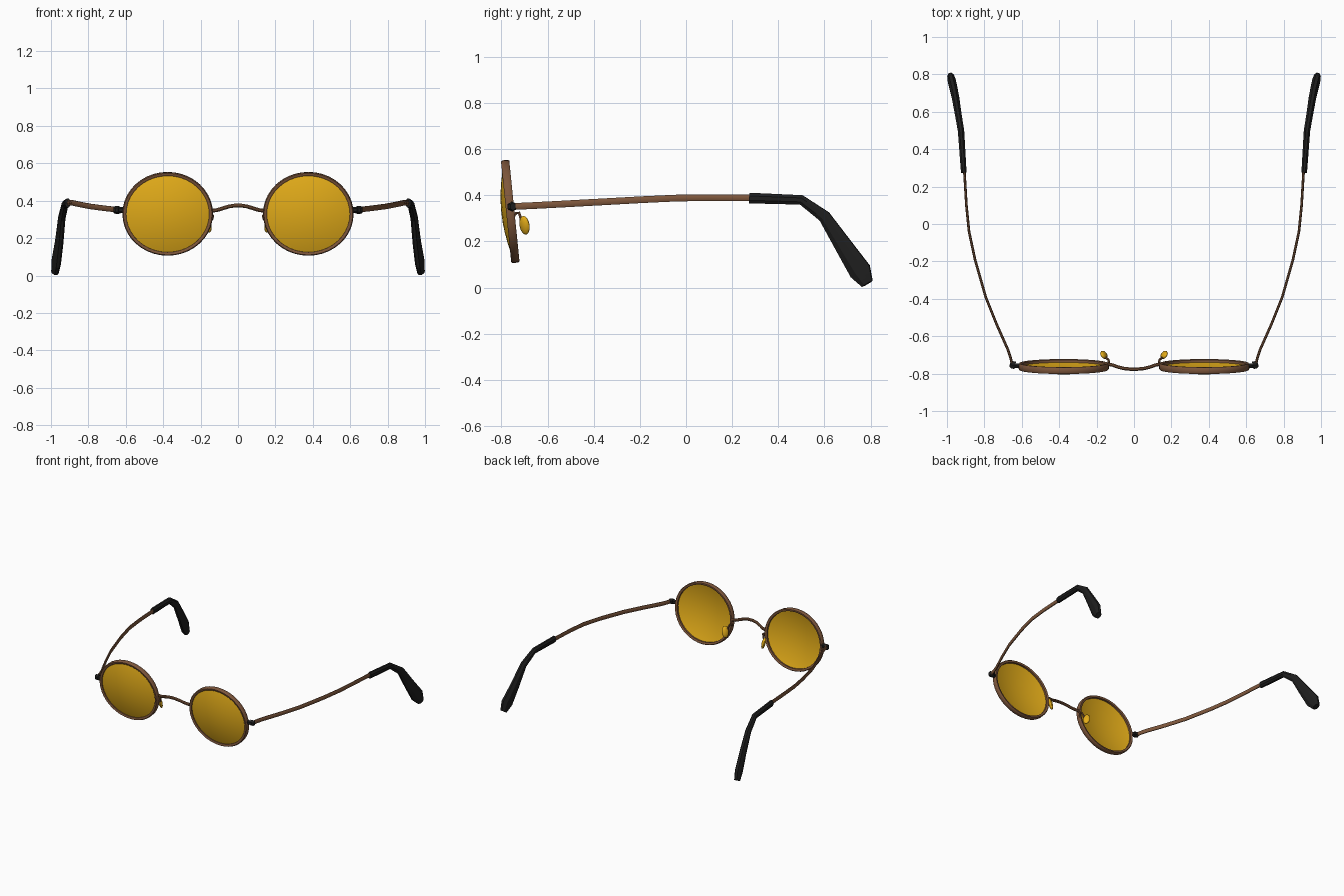
import bpy, bmesh, math
from mathutils import Vector, Matrix

if "Cube" in bpy.data.objects:
    bpy.data.objects.remove(bpy.data.objects["Cube"])


def material(name, col):
    m = bpy.data.materials.new(name)
    m.diffuse_color = (*col, 1)
    m.use_nodes = True
    m.node_tree.nodes["Principled BSDF"].inputs["Base Color"].default_value = m.diffuse_color
    return m


COPPER = material("copper", (0.21, 0.095, 0.045))
BLACK = material("black", (0.013, 0.013, 0.013))
AMBER = material("amber", (0.78, 0.42, 0.01))


def finish(name, bm, mat, angle, mirror=True):
    """Turn a bmesh into an object, mirrored across x = 0."""
    bmesh.ops.recalc_face_normals(bm, faces=bm.faces)
    me = bpy.data.meshes.new(name)
    bm.to_mesh(me)
    bm.free()
    me.materials.append(mat)
    ob = bpy.data.objects.new(name, me)
    bpy.context.collection.objects.link(ob)
    if mirror:
        mod = ob.modifiers.new("mirror", 'MIRROR')
        mod.use_mirror_merge = False
    if angle:
        bpy.ops.object.select_all(action='DESELECT')
        ob.select_set(True)
        bpy.context.view_layer.objects.active = ob
        bpy.ops.object.shade_smooth_by_angle(angle=math.radians(angle))
    return ob


def loft(name, sections, mat, sides=8, angle=30, up=(0, 0, 1), mirror=True, turn=0.5):
    """Sweep an ellipse along sections of (x, y, z, width, height)."""
    bm = bmesh.new()
    pts = [Vector(s[:3]) for s in sections]
    rings = []
    for i, s in enumerate(sections):
        a, b = pts[max(i - 1, 0)], pts[min(i + 1, len(pts) - 1)]
        t = (b - a).normalized()
        side = t.cross(Vector(up)).normalized()
        top = side.cross(t)
        k = math.cos(math.pi / sides) if turn else 1
        ring = []
        for j in range(sides):
            q = 2 * math.pi * (j + turn) / sides
            ring.append(bm.verts.new(pts[i] + (side * math.cos(q) * s[3] + top * math.sin(q) * s[4]) / (2 * k)))
        rings.append(ring)
    for r, n in zip(rings, rings[1:]):
        for j in range(sides):
            bm.faces.new((r[j], r[(j + 1) % sides], n[(j + 1) % sides], n[j]))
    bm.faces.new(rings[0])
    bm.faces.new(rings[-1])
    return finish(name, bm, mat, angle, mirror)


# Frame of one eye: slightly oval, top leaning forward
EYE = (Matrix.Translation((0.376, -0.762, 0.33))
       @ Matrix.Rotation(math.radians(5.8), 4, 'X')
       @ Matrix.Diagonal((1, 1, 0.925, 1)))


def lathe(name, profile, mat, steps=40, angle=40):
    """Spin a closed (radius, depth) profile around the eye's axis."""
    bm = bmesh.new()
    vs = [bm.verts.new((r, d, 0)) for r, d in profile]
    es = [bm.edges.new((vs[i], vs[(i + 1) % len(vs)])) for i in range(len(vs))]
    bmesh.ops.spin(bm, geom=vs + es, cent=(0, 0, 0), axis=(0, 1, 0),
                   angle=2 * math.pi, steps=steps, use_duplicate=False)
    bmesh.ops.remove_doubles(bm, verts=bm.verts, dist=1e-5)
    bmesh.ops.transform(bm, matrix=EYE, verts=bm.verts)
    return finish(name, bm, mat, angle)


# Rims
lathe("rim", [(0.222, -0.014), (0.228, -0.018), (0.237, -0.018), (0.242, -0.012),
              (0.242, 0.012), (0.237, 0.018), (0.228, 0.018), (0.222, 0.014)], COPPER)

# Domed lenses, front and back skin
radii = [0.226, 0.208, 0.18, 0.14, 0.095, 0.05, 0.0]
dome = lambda r: -0.039 + 0.033 * (r / 0.226) ** 2
lathe("lens", [(r, dome(r)) for r in radii] +
      [(r, dome(r) + 0.008) for r in reversed(radii)], AMBER)

# Bridge
half = [(0.142, -0.75, 0.347), (0.115, -0.754, 0.349), (0.085, -0.765, 0.358),
        (0.05, -0.773, 0.369), (0.018, -0.776, 0.374)]
path = [(-x, y, z) for x, y, z in half] + half[::-1]
loft("bridge", [(*p, 0.018, 0.02) for p in path], COPPER, mirror=False)

# Hinges
loft("hinge", [(0.608, -0.759, 0.35, 0.022, 0.028), (0.635, -0.757, 0.35, 0.024, 0.03),
               (0.636, -0.755, 0.351, 0.04, 0.037), (0.652, -0.753, 0.351, 0.04, 0.037),
               (0.664, -0.75, 0.351, 0.024, 0.03)], BLACK, sides=6, angle=0)

# Temples: flat bowed strips
arm = [(0.65, -0.755, 0.351), (0.66, -0.715, 0.353), (0.675, -0.67, 0.355), (0.735, -0.535, 0.362),
       (0.793, -0.39, 0.37), (0.85, -0.19, 0.381), (0.882, -0.04, 0.388),
       (0.896, 0.1, 0.39), (0.908, 0.3, 0.389)]
loft("temple", [(*p, 0.014, 0.029) for p in arm], COPPER)

# Ear tips: thickening and bent downwards
loft("ear_tip", [(0.910, 0.275, 0.388, 0.03, 0.046), (0.925, 0.5, 0.38, 0.034, 0.042),
                 (0.942, 0.6, 0.308, 0.036, 0.053), (0.956, 0.685, 0.178, 0.04, 0.076),
                 (0.972, 0.756, 0.07, 0.044, 0.096), (0.979, 0.786, 0.016, 0.036, 0.052)],
     BLACK, angle=20)

# Nose pad wires
loft("nose_pad_wire", [(*p, 0.011, 0.011) for p in [
    (0.138, -0.752, 0.30), (0.134, -0.738, 0.322), (0.138, -0.724, 0.324),
    (0.147, -0.718, 0.305), (0.152, -0.713, 0.28), (0.158, -0.702, 0.27)]],
     COPPER, sides=6, up=(1, 0, 0.1))

# Nose pads: flattened ovals
bm = bmesh.new()
bmesh.ops.create_uvsphere(bm, u_segments=12, v_segments=8, radius=1)
bmesh.ops.transform(bm, verts=bm.verts, matrix=Matrix.Translation((0.161, -0.7, 0.27))
                    @ Matrix.Rotation(math.radians(-35), 4, 'Z')
                    @ Matrix.Rotation(math.radians(14), 4, 'Y')
                    @ Matrix.Diagonal((0.014, 0.025, 0.042, 1)))
finish("nose_pad", bm, AMBER, 40)
